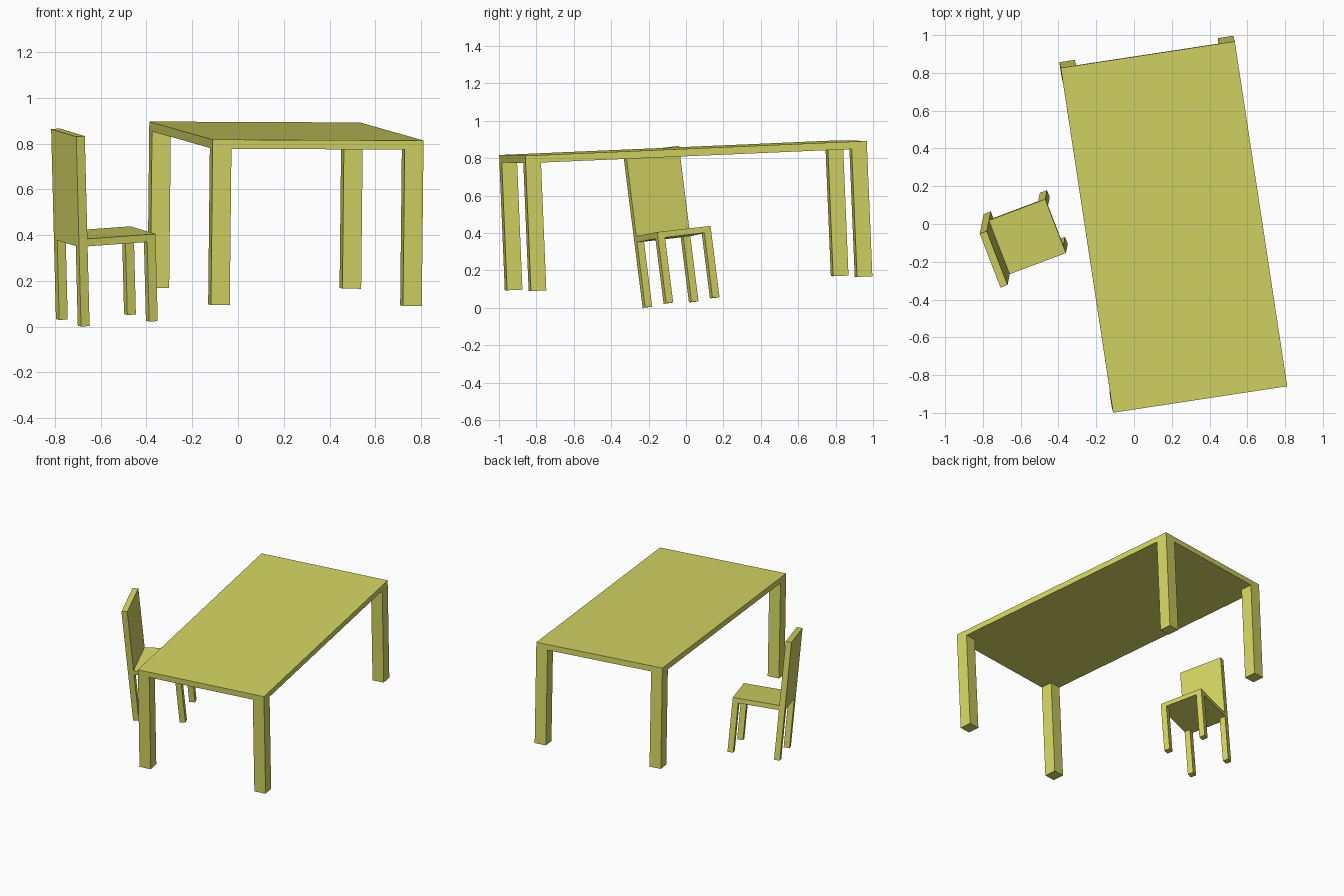
import bpy, bmesh
from mathutils import Vector, Matrix

if "Cube" in bpy.data.objects:
    bpy.data.objects.remove(bpy.data.objects["Cube"])

olive = bpy.data.materials.new("olive_yellow")
olive.diffuse_color = (0.66, 0.67, 0.125, 1.0)
olive.use_nodes = True
olive.node_tree.nodes["Principled BSDF"].inputs["Base Color"].default_value = olive.diffuse_color


def frame(origin, side, up):
    """Tilted furniture frame: local x along side, local z along up."""
    x = Vector(side).normalized()
    z = Vector(up)
    z = (z - x * z.dot(x)).normalized()
    y = z.cross(x)
    m = Matrix((x, y, z)).transposed().to_4x4()
    m.translation = origin
    return m


def box(name, m, lo, hi):
    """Flat-faced block between two opposite corners of a frame."""
    lo, hi = Vector(lo), Vector(hi)
    bm = bmesh.new()
    bmesh.ops.create_cube(bm, size=1.0)
    for v in bm.verts:
        v.co = Vector([lo[i] + (v.co[i] + 0.5) * (hi[i] - lo[i]) for i in range(3)])
    mesh = bpy.data.meshes.new(name)
    bm.to_mesh(mesh)
    bm.free()
    mesh.materials.append(olive)
    ob = bpy.data.objects.new(name, mesh)
    ob.matrix_world = m
    bpy.context.collection.objects.link(ob)


def legs(name, m, width, depth, size, height):
    """Four square legs flush with the outer corners."""
    for sx, x in (("left", 0), ("right", width - size)):
        for sy, y in (("front", 0), ("back", depth - size)):
            box(f"{name}_leg_{sy}_{sx}", m, (x, y, 0), (x + size, y + size, height))


# Table: slab top with full-height corner legs
W, D, H = 0.932, 1.848, 0.724
table = frame((-0.118, -0.969, 0.094), (0.92, 0.14, -0.004), (0.0107, -0.0416, 0.999))
box("table_top", table, (0, 0, H - 0.04), (W, D, H))
legs("table", table, W, D, 0.083, H)

# Chair: local x runs from the back toward the seat front
CD, CW, SEAT, T = 0.359, 0.307, 0.351, 0.04
side = Vector((-0.358, 0.928, 0.11))
up = Vector((-0.025, -0.125, 0.992))
chair = frame((-0.686, -0.232, 0.0), side.cross(up), up)
box("chair_seat", chair, (0, 0, SEAT), (CD, CW, SEAT + 0.033))
box("chair_backrest", chair, (0, 0, SEAT), (T, CW, 0.837))
legs("chair", chair, CD, CW, T, SEAT)
